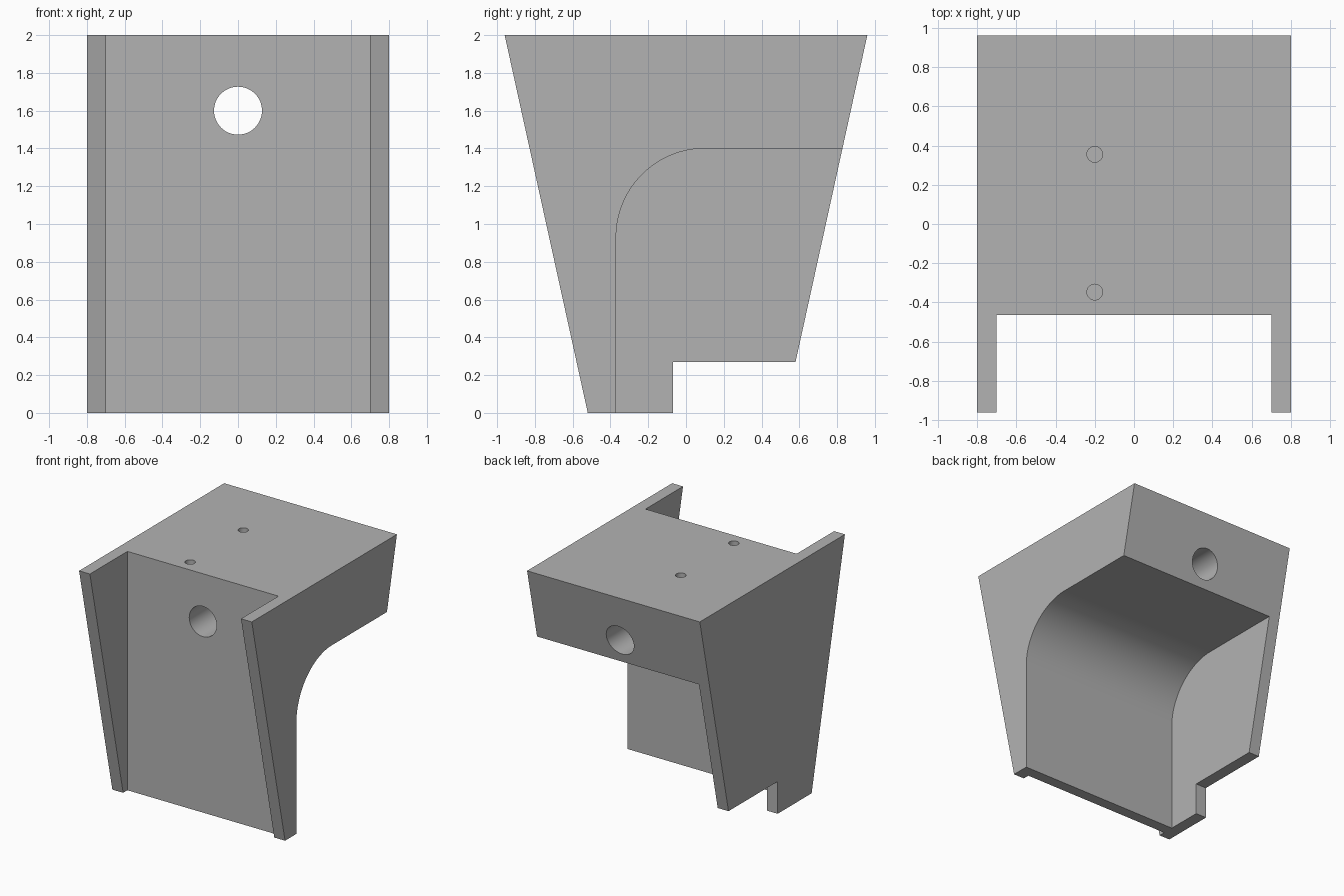
import bpy, bmesh, math
from mathutils import Vector

cube = bpy.data.objects.get("Cube")
if cube:
    bpy.data.objects.remove(cube, do_unlink=True)

grey = bpy.data.materials.new("plain_grey")
grey.use_nodes = True
grey.diffuse_color = (0.45, 0.45, 0.45, 1)
grey.node_tree.nodes["Principled BSDF"].inputs["Base Color"].default_value = grey.diffuse_color


def add_object(name, bm):
    bmesh.ops.recalc_face_normals(bm, faces=bm.faces)
    mesh = bpy.data.meshes.new(name)
    bm.to_mesh(mesh)
    bm.free()
    mesh.materials.append(grey)
    obj = bpy.data.objects.new(name, mesh)
    bpy.context.collection.objects.link(obj)
    return obj


def extrude_x(name, profile, x0, x1):
    """Solid with a (y, z) profile running from x0 to x1."""
    bm = bmesh.new()
    face = bm.faces.new([bm.verts.new((x0, y, z)) for y, z in profile])
    grown = bmesh.ops.extrude_face_region(bm, geom=[face])["geom"]
    verts = [v for v in grown if isinstance(v, bmesh.types.BMVert)]
    bmesh.ops.translate(bm, verts=verts, vec=(x1 - x0, 0, 0))
    return add_object(name, bm)


def rod(name, centre, radius, length, axis):
    """Cylinder used for drilling."""
    bm = bmesh.new()
    bmesh.ops.create_cone(bm, cap_ends=True, segments=48, radius1=radius,
                          radius2=radius, depth=length)
    turn = Vector((0, 0, 1)).rotation_difference(Vector(axis)).to_matrix()
    bmesh.ops.rotate(bm, verts=bm.verts, matrix=turn)
    bmesh.ops.translate(bm, verts=bm.verts, vec=centre)
    return add_object(name, bm)


# Tapered block, with the stepped foot of the full side plate
half, wall, top = 0.8, 0.1, 2.0
bracket = extrude_x("bracket", [(-0.52, 0), (-0.07, 0), (-0.07, 0.27), (0.58, 0.27),
                                (0.96, top), (-0.96, top)], -half, half)

# Front pocket between the two wings
front = -0.464
pocket = extrude_x("pocket_cutter", [(-2, -1), (front, -1), (front, 3), (-2, 3)],
                   wall - half, half - wall)

# Rounded hollow under the shelf, open at the back and on one side
radius, inner, ceiling = 0.47, -0.37, 1.4
arc = []
for i in range(33):
    a = math.pi - math.pi / 2 * i / 32
    arc.append((inner + radius + radius * math.cos(a),
                ceiling - radius + radius * math.sin(a)))
hollow = extrude_x("hollow_cutter", [(inner, -1)] + arc + [(2, ceiling), (2, -1)],
                   wall - half, 2)

# Cross bore and two blind screw holes
cutters = [pocket, hollow, rod("bore_cutter", (0, 0, 1.6), 0.127, 4, (0, 1, 0))]
for y in (-0.347, 0.355):
    cutters.append(rod("screw_hole_cutter", (-0.2, y, top), 0.04, 0.6, (0, 0, 1)))

for cutter in cutters:
    mod = bracket.modifiers.new(cutter.name, 'BOOLEAN')
    mod.operation = 'DIFFERENCE'
    mod.solver = 'EXACT'
    mod.object = cutter

# Bake the cuts and discard the cutters
graph = bpy.context.evaluated_depsgraph_get()
bracket_mesh = bpy.data.meshes.new_from_object(bracket.evaluated_get(graph))
bracket.modifiers.clear()
bracket.data = bracket_mesh
for cutter in cutters:
    bpy.data.objects.remove(cutter, do_unlink=True)

bpy.ops.object.select_all(action='DESELECT')
bracket.select_set(True)
bpy.context.view_layer.objects.active = bracket
bpy.ops.object.shade_smooth_by_angle(angle=math.radians(30))
